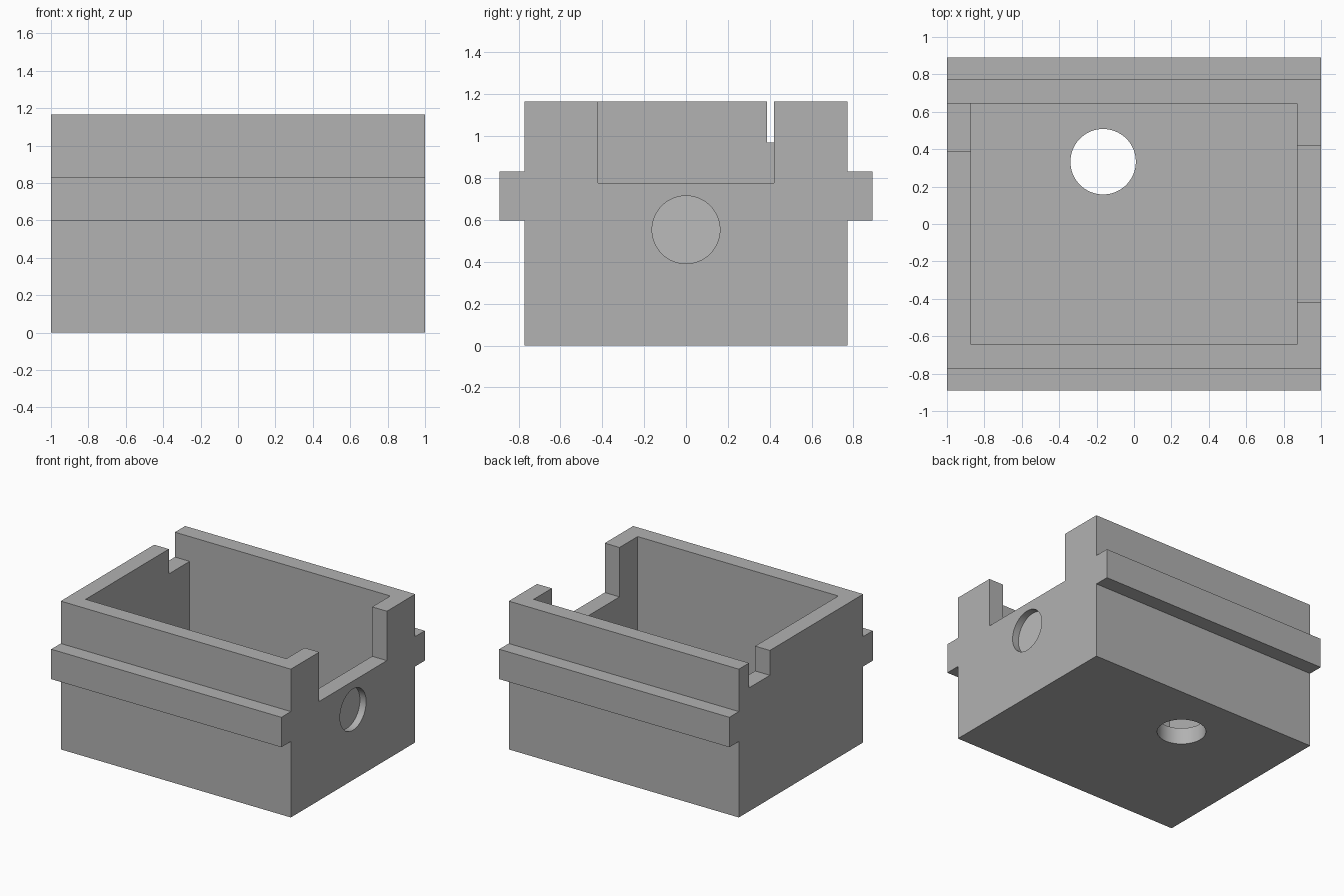
import bpy
import bmesh
from math import pi
from mathutils import Matrix, Vector

cube = bpy.data.objects.get("Cube")
if cube:
    bpy.data.objects.remove(cube, do_unlink=True)


def material(name, value):
    mat = bpy.data.materials.new(name)
    mat.use_nodes = True
    colour = (value, value, value, 1)
    mat.diffuse_color = colour
    mat.node_tree.nodes["Principled BSDF"].inputs["Base Color"].default_value = colour
    return mat


def finish(name, bm, mat):
    bmesh.ops.recalc_face_normals(bm, faces=bm.faces)
    mesh = bpy.data.meshes.new(name)
    bm.to_mesh(mesh)
    bm.free()
    mesh.materials.append(mat)
    obj = bpy.data.objects.new(name, mesh)
    bpy.context.collection.objects.link(obj)
    return obj


def block(name, low, high, mat):
    low, high = Vector(low), Vector(high)
    bm = bmesh.new()
    size = Matrix.Diagonal((high - low).to_4d())
    size[3][3] = 1
    bmesh.ops.create_cube(bm, size=1, matrix=Matrix.Translation((low + high) / 2) @ size)
    return finish(name, bm, mat)


def cylinder(name, centre, radius, depth, mat, along_x=False):
    bm = bmesh.new()
    turn = Matrix.Rotation(pi / 2 if along_x else 0, 4, 'Y')
    bmesh.ops.create_cone(bm, cap_ends=True, segments=64, radius1=radius, radius2=radius,
                          depth=depth, matrix=Matrix.Translation(centre) @ turn)
    return finish(name, bm, mat)


grey = material("Light grey", 0.445)
pale = material("Pale grey", 0.497)

HEIGHT, HALF_Y, RAIL_Y = 1.165, 0.772, 0.89
RAIL_LOW, RAIL_HIGH = 0.597, 0.832
INNER_X, INNER_Y, FLOOR = 0.872, 0.645, 0.13
ABOVE = HEIGHT + 0.2

# Box with side rails: half a cross-section, mirrored and extruded along x
half = [(HALF_Y, 0), (HALF_Y, RAIL_LOW), (RAIL_Y, RAIL_LOW),
        (RAIL_Y, RAIL_HIGH), (HALF_Y, RAIL_HIGH), (HALF_Y, HEIGHT)]
section = half + [(-y, z) for y, z in reversed(half)]
bm = bmesh.new()
face = bm.faces.new([bm.verts.new((-1, y, z)) for y, z in section])
ext = bmesh.ops.extrude_face_region(bm, geom=[face])
bmesh.ops.translate(bm, vec=(2, 0, 0),
                    verts=[v for v in ext["geom"] if isinstance(v, bmesh.types.BMVert)])
body = finish("box_body", bm, grey)

# Cavity, wall notches, floor hole and round side recess
cutters = [
    block("cavity_cutter", (-INNER_X, -INNER_Y, FLOOR), (INNER_X, INNER_Y, ABOVE), grey),
    block("wide_notch_cutter", (0.8, -0.42, 0.777), (1.2, 0.42, ABOVE), grey),
    block("small_notch_cutter", (-1.2, 0.387, 0.97), (-0.8, INNER_Y, ABOVE), grey),
    cylinder("floor_hole_cutter", (-0.165, 0.333, 0), 0.175, 0.6, grey),
    cylinder("side_recess_cutter", (1.04, 0, 0.553), 0.162, 0.2, grey, True),
]
bpy.context.view_layer.objects.active = body
for cutter in cutters:
    cutter.hide_render = True
    cut = body.modifiers.new(cutter.name, 'BOOLEAN')
    cut.operation = 'DIFFERENCE'
    cut.solver = 'EXACT'
    cut.object = cutter
    bpy.ops.object.modifier_apply(modifier=cut.name)
    bpy.data.objects.remove(cutter, do_unlink=True)

# Pale disc at the bottom of the side recess
disc = cylinder("recess_disc", (0.942, 0, 0.553), 0.162, 0.008, pale, True)

# Smooth the round walls, keep the corners sharp
bpy.ops.object.select_all(action='DESELECT')
body.select_set(True)
disc.select_set(True)
bpy.ops.object.shade_smooth_by_angle(angle=pi / 6)
